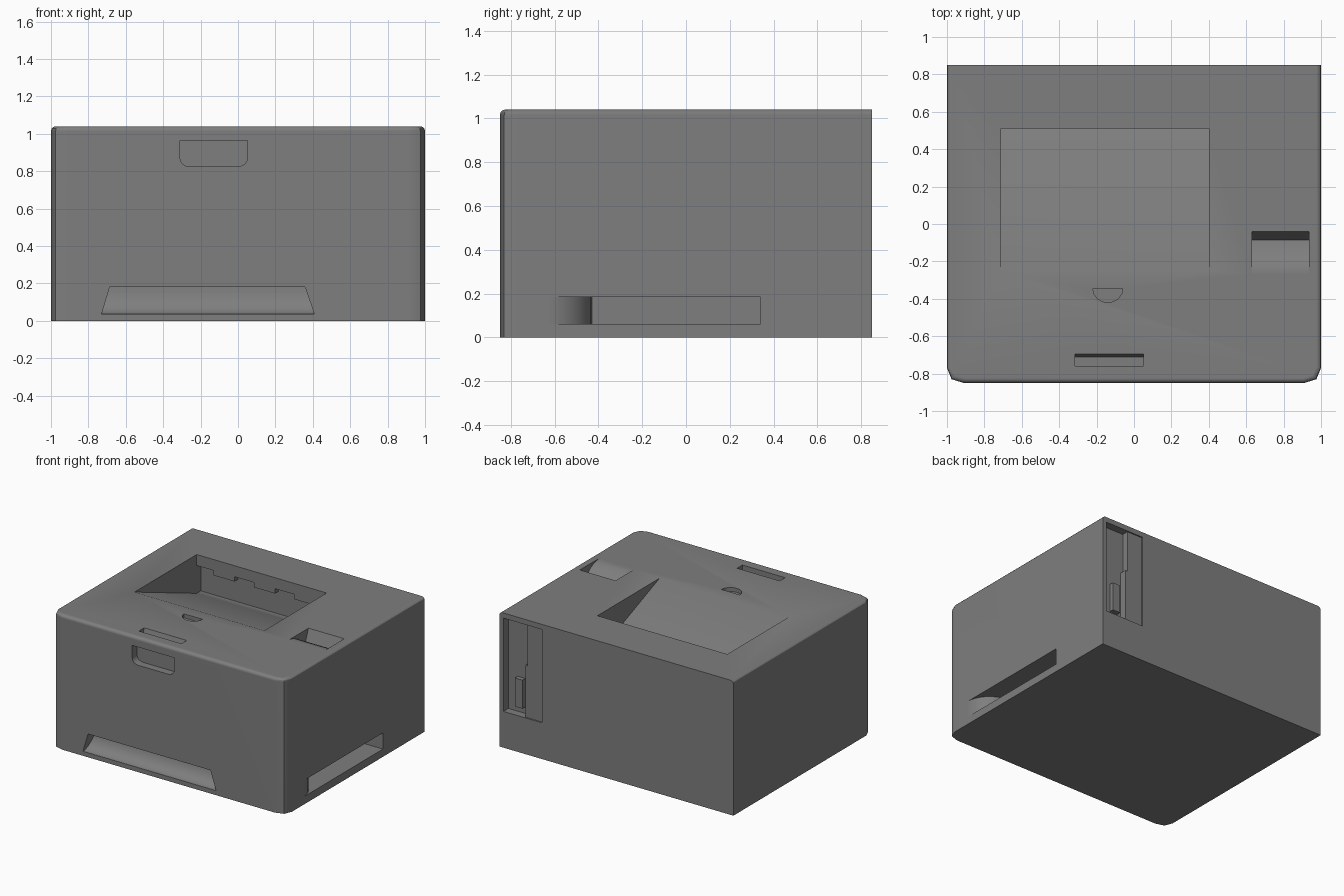
import bpy, bmesh, math

if "Cube" in bpy.data.objects:
    bpy.data.objects.remove(bpy.data.objects["Cube"])

TOP = 1.04

grey = bpy.data.materials.new("casing grey")
grey.use_nodes = True
grey.diffuse_color = (0.21, 0.21, 0.21, 1)
grey.node_tree.nodes["Principled BSDF"].inputs["Base Color"].default_value = (0.21, 0.21, 0.21, 1)


def finish(name, bm):
    bmesh.ops.recalc_face_normals(bm, faces=bm.faces)
    mesh = bpy.data.meshes.new(name)
    bm.to_mesh(mesh)
    bm.free()
    mesh.materials.append(grey)
    obj = bpy.data.objects.new(name, mesh)
    bpy.context.collection.objects.link(obj)
    return obj


def prism(name, axis, profile, lo, hi):
    """Extrude a 2D profile along an axis; an end may vary with the profile's second coordinate."""
    bm = bmesh.new()
    rings = []
    for end in (lo, hi):
        ring = []
        for p in profile:
            co = list(p)
            co.insert("xyz".index(axis), end(p[1]) if callable(end) else end)
            ring.append(bm.verts.new(co))
        rings.append(ring)
        bm.faces.new(ring)
    n = len(profile)
    for i in range(n):
        j = (i + 1) % n
        bm.faces.new((rings[0][i], rings[0][j], rings[1][j], rings[1][i]))
    return finish(name, bm)


def box(name, x, y, z):
    return prism(name, "z", [(x[0], y[0]), (x[1], y[0]), (x[1], y[1]), (x[0], y[1])], *z)


def arc(cx, cy, rx, ry, start, end, steps=8):
    angles = [math.radians(start + (end - start) * i / steps) for i in range(steps + 1)]
    return [(cx + rx * math.cos(a), cy + ry * math.sin(a)) for a in angles]


# Casing: rounded front corners, softened top edges, square back
right_half = [(0.91, -0.85), (0.975, -0.83), (1, -0.77), (1, 0.85)]
outline = right_half + [(-x, y) for x, y in reversed(right_half)]
casing = prism("casing", "z", outline, 0, TOP)
bm = bmesh.new()
bm.from_mesh(casing.data)
rim = [e for e in bm.edges
       if all(v.co.z > 1 for v in e.verts) and not all(v.co.y > 0.8 for v in e.verts)]
bmesh.ops.bevel(bm, geom=rim, offset=0.025, segments=3, profile=0.5, affect="EDGES")
bm.to_mesh(casing.data)
bm.free()

cutters = []

# Paper output tray: sloping floor, undercut back wall
cutters.append(prism("tray_cutter", "x",
    [(-0.25, TOP), (0.51, 0.74), (0.56, 0.74), (0.56, 0.955),
     (0.51, 0.955), (0.51, 1.1), (-0.25, 1.1)], -0.71, 0.4))

# Control pocket on the top
cutters.append(prism("control_cutter", "x",
    [(-0.27, TOP), (-0.22, 1.03), (-0.17, 1.005), (-0.12, 0.965), (-0.085, 0.925),
     (-0.04, TOP), (-0.04, 1.1), (-0.27, 1.1)], 0.63, 0.935))

# Half-moon finger notch in front of the tray
cutters.append(prism("notch_cutter", "z", arc(-0.14, -0.345, 0.08, 0.075, 180, 360), 1.01, 1.1))

# Cover handle: slot on the top and pocket on the front
cutters.append(prism("handle_slot_cutter", "x",
    [(-0.76, 1.1), (-0.76, 0.985), (-0.71, 0.985), (-0.695, TOP), (-0.695, 1.1)], -0.315, 0.05))
cutters.append(prism("handle_pocket_cutter", "y",
    [(-0.31, 0.965)] + arc(-0.26, 0.87, 0.05, 0.045, 180, 270, 4)
    + arc(0, 0.87, 0.05, 0.045, 270, 360, 4) + [(0.05, 0.965)], -0.9, -0.79))

# Paper drawer scoop with slanted ends
scoop = [(-0.9, 0.035)] + arc(-0.85, 0.18, 0.1, 0.145, 270, 360) + [(-0.9, 0.18)]
cutters.append(prism("scoop_cutter", "x", scoop,
                     lambda z: -0.74 + 0.3 * z, lambda z: 0.42 - 0.34 * z))

# Carrying grip on one side, curving inward from the front
grip = arc(0.8, -0.63, 0.2, 0.2, 0, 90) + [(0.8, 0.34), (1.1, 0.34), (1.1, -0.63)]
cutters.append(prism("grip_cutter", "z", grip, 0.06, 0.185))

# Connector bay on the back
cutters.append(box("bay_cutter", (0.635, 0.965), (0.79, 0.9), (0.28, 1.0)))

for cutter in cutters:
    cutter.hide_render = True
    mod = casing.modifiers.new(cutter.name, "BOOLEAN")
    mod.operation = "DIFFERENCE"
    mod.solver = "EXACT"
    mod.object = cutter
bpy.context.view_layer.update()
result = bpy.data.meshes.new_from_object(
    casing.evaluated_get(bpy.context.evaluated_depsgraph_get()))
casing.modifiers.clear()
casing.data = result
result.materials.clear()
result.materials.append(grey)
for cutter in cutters:
    bpy.data.objects.remove(cutter)

# Smooth the rounded areas, keep the flats flat
bpy.ops.object.select_all(action="DESELECT")
casing.select_set(True)
bpy.context.view_layer.objects.active = casing
bpy.ops.object.shade_smooth_by_angle(angle=math.radians(30))
weighted = casing.modifiers.new("weighted_normals", "WEIGHTED_NORMAL")
weighted.keep_sharp = True

# Exit rollers under the tray's overhang
for i in range(3):
    left = -0.57 + 0.345 * i
    box(f"exit_roller_{i + 1}", (left, left + 0.18), (0.515, 0.565), (0.915, 0.96))

# Stepped cover plate and socket inside the connector bay
prism("bay_plate", "y",
      [(0.63, 0.28), (0.785, 0.28), (0.785, 0.68), (0.765, 0.68), (0.765, 1.0), (0.63, 1.0)],
      0.78, 0.84)
box("bay_socket", (0.82, 0.885), (0.78, 0.825), (0.33, 0.55))
